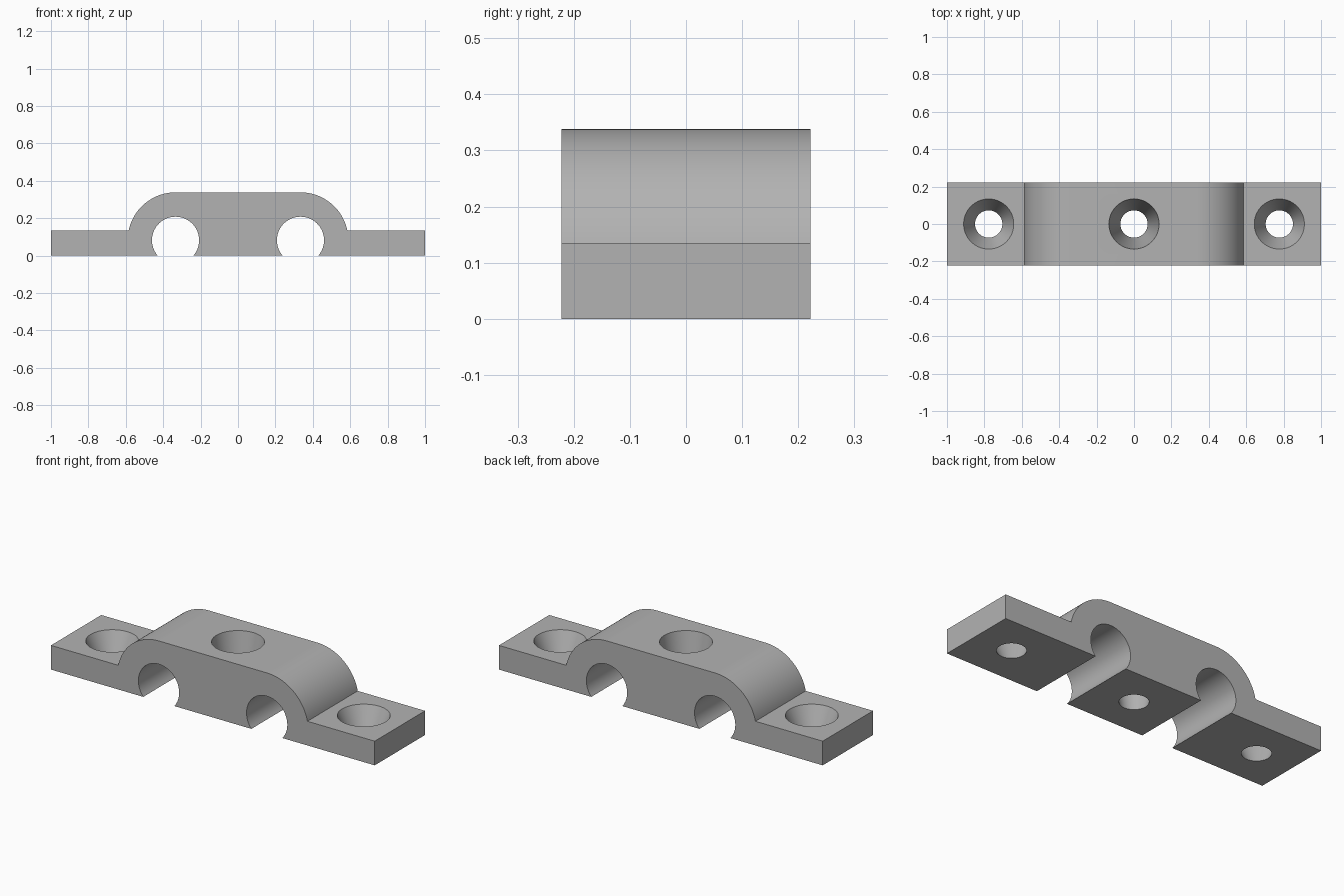
import bpy, bmesh, math

cube = bpy.data.objects.get("Cube")
if cube:
    bpy.data.objects.remove(cube, do_unlink=True)

HALF_L, HALF_W = 1.0, 0.222
FLANGE, TOP = 0.135, 0.338
PIPE_X, PIPE_Z, PIPE_R = 0.334, 0.082, 0.126
HUMP_R = TOP - PIPE_Z

grey = bpy.data.materials.new("plain grey")
grey.use_nodes = True
grey.diffuse_color = (0.45, 0.45, 0.45, 1)
grey.node_tree.nodes["Principled BSDF"].inputs["Base Color"].default_value = grey.diffuse_color


def arc(radius, start, end, steps):
    """Points on a circle around the right-hand pipe channel."""
    angles = [start + (end - start) * i / steps for i in range(steps + 1)]
    return [(PIPE_X + radius * math.cos(a), PIPE_Z + radius * math.sin(a)) for a in angles]


# Half outline: channel, foot, flange, rounded shoulder
low = math.asin(PIPE_Z / PIPE_R)
shoulder = math.asin((FLANGE - PIPE_Z) / HUMP_R)
half = arc(PIPE_R, math.pi + low, -low, 48)
half += [(HALF_L, 0), (HALF_L, FLANGE)]
half += arc(HUMP_R, shoulder, math.pi / 2, 32)
outline = half + [(-x, z) for x, z in reversed(half)]

# Clamp body, extruded front to back
bm = bmesh.new()
face = bm.faces.new([bm.verts.new((x, -HALF_W, z)) for x, z in outline])
ext = bmesh.ops.extrude_face_region(bm, geom=[face])
new_verts = [g for g in ext["geom"] if isinstance(g, bmesh.types.BMVert)]
bmesh.ops.translate(bm, verts=new_verts, vec=(0, 2 * HALF_W, 0))
bmesh.ops.recalc_face_normals(bm, faces=bm.faces)
mesh = bpy.data.meshes.new("clamp_body")
bm.to_mesh(mesh)
bm.free()
body = bpy.data.objects.new("clamp_body", mesh)
bpy.context.collection.objects.link(body)
mesh.materials.append(grey)


def screw_hole(name, x, top):
    """Tapered hole through the full thickness, wide at the top."""
    wide, narrow, over = 0.134, 0.073, 0.02
    slope = (wide - narrow) / top
    bpy.ops.mesh.primitive_cone_add(
        vertices=64, radius1=narrow - slope * over, radius2=wide + slope * over,
        depth=top + 2 * over, location=(x, 0, top / 2))
    cutter = bpy.context.object
    cutter.name = name
    cutter.data.materials.append(grey)
    cutter.hide_render = True
    cutter.hide_set(True)
    cut = body.modifiers.new(name, "BOOLEAN")
    cut.operation = "DIFFERENCE"
    cut.solver = "EXACT"
    cut.object = cutter
    return cutter


cutters = [screw_hole("left_hole_cutter", 0.777, FLANGE),
           screw_hole("middle_hole_cutter", 0, TOP),
           screw_hole("right_hole_cutter", -0.777, FLANGE)]

# Apply the cuts, then drop the cutters
bpy.ops.object.select_all(action="DESELECT")
body.select_set(True)
bpy.context.view_layer.objects.active = body
for name in [m.name for m in body.modifiers]:
    bpy.ops.object.modifier_apply(modifier=name)
for cutter in cutters:
    bpy.data.objects.remove(cutter, do_unlink=True)
bpy.ops.object.shade_smooth_by_angle(angle=math.radians(30))
